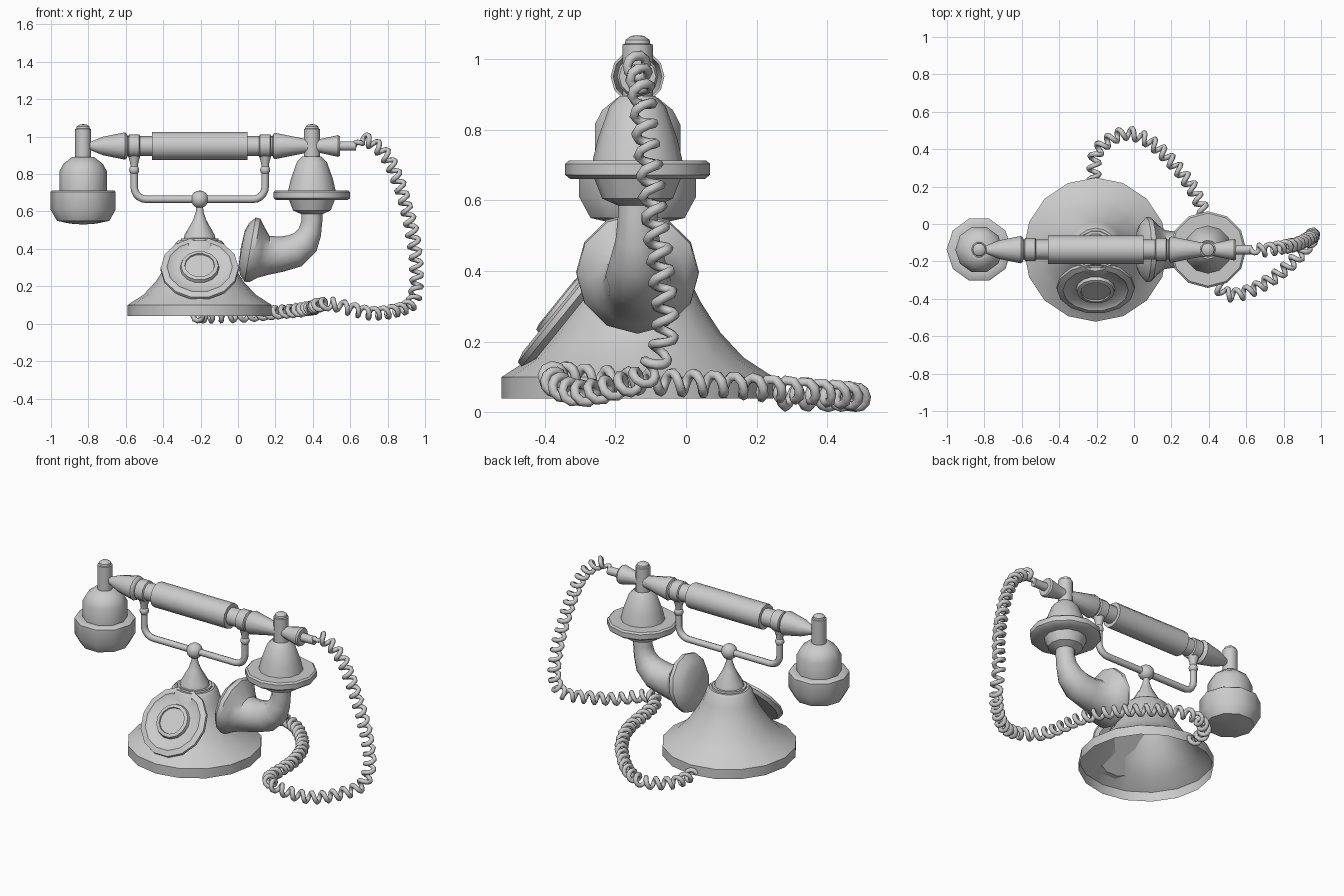
import bpy, bmesh, math
from mathutils import Vector, Matrix

if "Cube" in bpy.data.objects:
    bpy.data.objects.remove(bpy.data.objects["Cube"])

Y = -0.137           # depth of the main plane
BX = -0.205          # centre of the base
HZ = 0.95            # height of the handle axis


def finish(name, bm, angle=40):
    bmesh.ops.remove_doubles(bm, verts=bm.verts, dist=1e-5)
    bmesh.ops.recalc_face_normals(bm, faces=bm.faces)
    me = bpy.data.meshes.new(name)
    bm.to_mesh(me)
    bm.free()
    ob = bpy.data.objects.new(name, me)
    bpy.context.collection.objects.link(ob)
    bpy.ops.object.select_all(action='DESELECT')
    ob.select_set(True)
    bpy.context.view_layer.objects.active = ob
    bpy.ops.object.shade_smooth_by_angle(angle=math.radians(angle))
    return ob


def skin(name, rings):
    """Join equal-length rings of points with quads."""
    bm = bmesh.new()
    rows = [[bm.verts.new(p) for p in ring] for ring in rings]
    n = len(rows[0])
    for a, b in zip(rows, rows[1:]):
        for i in range(n):
            j = (i + 1) % n
            bm.faces.new((a[i], a[j], b[j], b[i]))
    bmesh.ops.dissolve_degenerate(bm, dist=1e-5, edges=bm.edges)
    return finish(name, bm)


def lathe(name, profile, loc, sides=12, rot=Matrix()):
    """Spin (radius, height) points round a local z axis."""
    m = Matrix.Translation(loc) @ rot
    rings = []
    for r, z in profile:
        rings.append([m @ Vector((r * math.cos(t), r * math.sin(t), z))
                      for t in (2 * math.pi * i / sides for i in range(sides))])
    return skin(name, rings)


def tube(name, points, radius, res=2):
    cu = bpy.data.curves.new(name, 'CURVE')
    cu.dimensions = '3D'
    cu.bevel_depth = radius
    cu.bevel_resolution = res
    cu.use_fill_caps = True
    sp = cu.splines.new('POLY')
    sp.points.add(len(points) - 1)
    for p, co in zip(sp.points, points):
        p.co = (*co, 1)
    sp.use_smooth = True
    ob = bpy.data.objects.new(name, cu)
    bpy.context.collection.objects.link(ob)
    return ob


def ball(name, loc, r):
    bm = bmesh.new()
    bmesh.ops.create_uvsphere(bm, u_segments=12, v_segments=8, radius=r,
                              matrix=Matrix.Translation(loc))
    return finish(name, bm)


# flared hollow base
lathe("base", [(.385, .04), (.385, .10), (.30, .155), (.235, .225), (.18, .31),
               (.15, .37), (.13, .43), (.115, .445), (.095, .445)], (BX, Y, 0), 16)

# neck and central ball
lathe("neck", [(.105, .43), (.10, .455), (.085, .455), (.08, .475), (.035, .555),
               (.02, .60), (.017, .65)], (BX, Y, 0), 14)
ball("neck_ball", (BX, Y, .665), .047)

# tilted dial with raised hub
lathe("dial", [(0, -.03), (.19, -.03), (.21, -.012), (.208, .004), (.175, .012),
               (.165, .004), (.105, .004), (.10, .022), (.08, .026), (.078, .018),
               (0, .018)],
      (BX, -.345, .297), 14, Matrix.Rotation(math.radians(51), 4, 'X'))

# cradle: U-shaped tube with a fork, ball and collar on each side
half = []
for k in range(6):
    t = math.radians(90 * k / 5)
    half.append((.285 + .065 * math.sin(t), .73 - .065 * math.cos(t)))
half.append((.35, .89))
path = [(BX - x, Y, z) for x, z in reversed(half)] + [(BX + x, Y, z) for x, z in half]
tube("cradle", path, .02)
turn = Matrix.Rotation(math.radians(90), 4, 'Y')
for side, s in (("left", -1), ("right", 1)):
    x = BX + s * .35
    ball("cradle_ball_" + side, (x, Y, .822), .027)
    lathe("cradle_fork_" + side, [(.018, .83), (.022, .86), (.035, .905)], (x, Y, 0), 10)
    lathe("cradle_collar_" + side, [(.05, -.033), (.062, -.027), (.062, .027), (.05, .033)],
          (x, Y, HZ), 12, turn)

# handle along x: grip, tapered ends and cord sleeve
lathe("handle", [(0, -.80), (.022, -.79), (.05, -.72), (.073, -.605), (.066, -.595), (.053, -.59),
                 (.053, -.46), (.076, -.46), (.076, .05), (.053, .05), (.053, .185),
                 (.066, .19), (.07, .20), (.04, .35), (.035, .43), (.058, .535),
                 (.052, .545), (.025, .545), (.025, .63), (0, .63)],
      (0, Y, HZ), 12, turn)

# left receiver with post
cap = [(.043, .89), (.043, 1.04), (.036, 1.043), (.034, 1.054), (.018, 1.065), (0, 1.067)]
lathe("left_receiver", [(0, .53), (.07, .535), (.14, .55), (.174, .61), (.174, .705),
                        (.165, .712), (.127, .712), (.127, .815), (.105, .855), (.06, .89)] + cap,
      (-.828, Y, 0), 10)

# right earpiece: bell dome, flange and cup
lathe("right_earpiece", [(.055, .585), (.10, .605), (.122, .66), (.19, .66), (.205, .672),
                         (.205, .703), (.195, .712), (.127, .712), (.112, .775),
                         (.08, .865), (.05, .895)] + cap,
      (.395, Y, 0), 12)

# mouth horn: elbow rings given as x, z, direction in degrees, radius
horn = [(.395, .62, 270, .056), (.395, .55, 270, .056), (.385, .49, 250, .062),
        (.36, .435, 230, .077), (.305, .39, 203, .09), (.235, .372, 185, .094),
        (.165, .365, 178, .104), (.125, .38, 172, .135), (.09, .392, 170, .172),
        (.065, .396, 170, .174), (.035, .40, 170, .14), (.02, .402, 170, .10),
        (.014, .403, 170, 0)]
rings = []
for x, z, a, r in horn:
    a = math.radians(a)
    n = Vector((-math.sin(a), 0, math.cos(a)))
    rings.append([Vector((x, Y, z)) + r * (n * math.cos(t) + Vector((0, 1, 0)) * math.sin(t))
                  for t in (2 * math.pi * i / 12 for i in range(12))])
skin("mouth_horn", rings)

# coiled cord: smooth path with a helix wound round it
cord = [Vector(p) for p in (
    (.62, Y, .95), (.68, -.14, .985), (.79, -.125, .90), (.86, -.11, .75), (.915, -.09, .56),
    (.945, -.07, .40), (.955, -.06, .22), (.93, -.11, .11), (.84, -.21, .07),
    (.72, -.305, .055), (.60, -.365, .08), (.50, -.375, .105), (.43, -.30, .10),
    (.41, -.17, .09), (.40, -.05, .085), (.37, .07, .08), (.30, .21, .07),
    (.19, .345, .06), (.085, .44, .05), (-.03, .485, .043), (-.13, .45, .042),
    (-.205, .37, .042), (-.215, .23, .045))]
cord = [2 * cord[0] - cord[1]] + cord + [2 * cord[-1] - cord[-2]]
fine = []
for a, b, c, d in zip(cord, cord[1:], cord[2:], cord[3:]):
    for k in range(40):
        t = k / 40
        fine.append(.5 * (2 * b + (c - a) * t + (2 * a - 5 * b + 4 * c - d) * t * t
                          + (3 * b - a - 3 * c + d) * t ** 3))
coil, up, dist, last = [], Vector((0, 1, 0)), 0.0, -1.0
step, pitch, R = .0052, .062, .028
for p, q in zip(fine, fine[1:]):
    tan = (q - p).normalized()
    up = (up - tan * up.dot(tan)).normalized()
    if dist - last >= step:
        w = 2 * math.pi * dist / pitch
        r = R * min(1, dist / .06)
        coil.append(p + r * (up * math.cos(w) + tan.cross(up) * math.sin(w)))
        last = dist
    dist += (q - p).length
tube("coiled_cord", coil, .014, 1)
